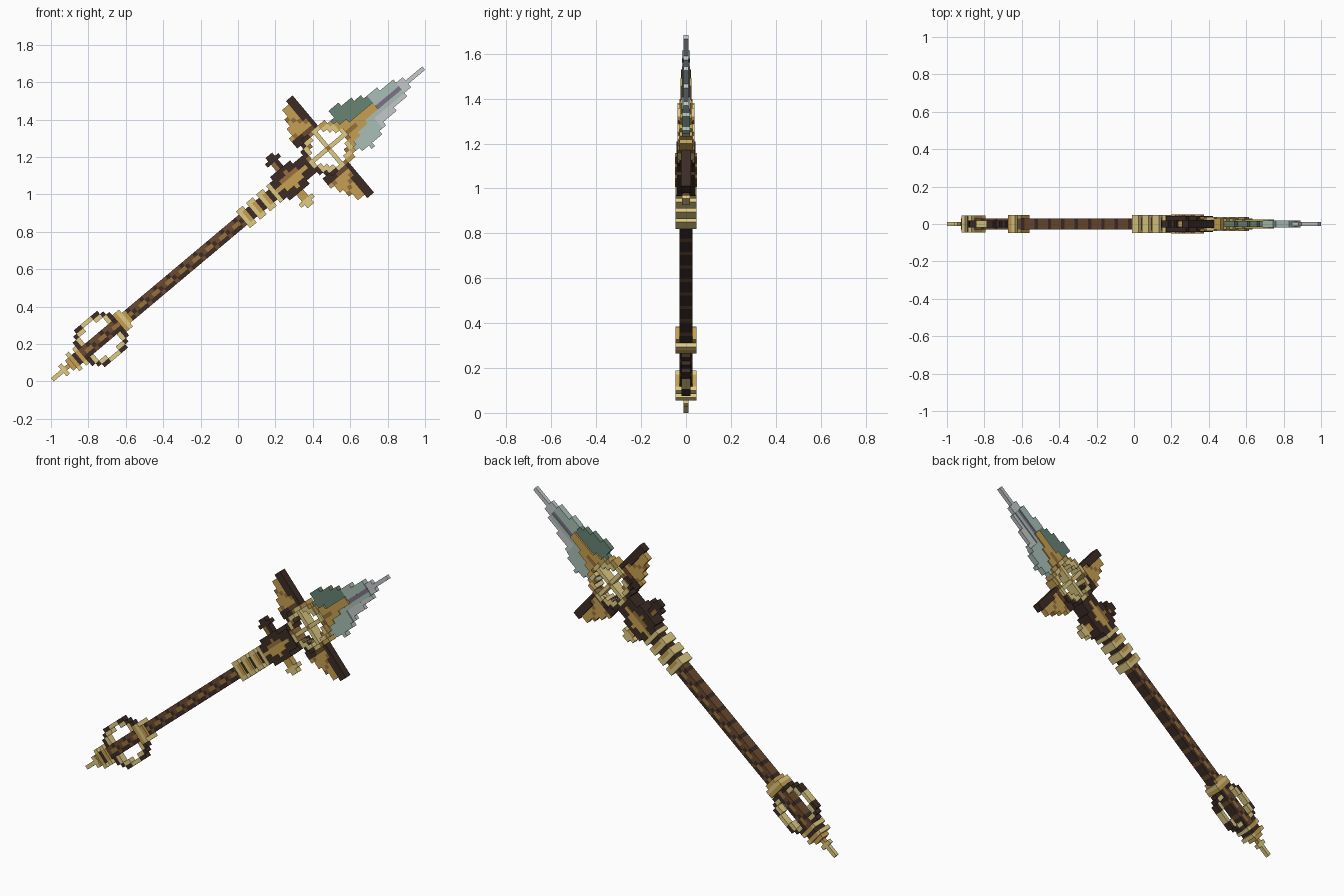
import bpy, bmesh, math
from mathutils import Vector

cube = bpy.data.objects.get("Cube")
if cube:
    bpy.data.objects.remove(cube, do_unlink=True)

# Colours, given as sRGB and stored as linear
COLOURS = {"pale_gold": "DFCB84", "gold": "C6A052", "bronze": "97703A", "brown": "6B4A30",
           "dark_brown": "3C2C26", "dark_green": "688374", "aqua": "A9BFB6",
           "silver": "C4C9CA", "mauve": "7C7186"}
NAMES = list(COLOURS)


def linear(h):
    c = int(h, 16) / 255
    return ((c + 0.055) / 1.055) ** 2.4


MATS = []
for name, code in COLOURS.items():
    m = bpy.data.materials.new(name)
    m.use_nodes = True
    rgba = tuple(linear(code[k:k + 2]) for k in (0, 2, 4)) + (1,)
    m.diffuse_color = rgba
    m.node_tree.nodes["Principled BSDF"].inputs["Base Color"].default_value = rgba
    MATS.append(m)

# The weapon is a stepped grid, LENGTH cells long, tilted in the XZ plane
LENGTH = 111
TILT = math.radians(40)
COS, SIN = math.cos(TILT), math.sin(TILT)
S = 2 / (LENGTH * COS + SIN)
ORIGIN = Vector((-1 + S * SIN / 2, 0, S * COS / 2))
SIDES = ((0, -1), (1, 0), (0, 1), (-1, 0))


def place(c, y):
    u, v = c[0] * S, c[1] * S
    return ORIGIN + Vector((u * COS - v * SIN, y, u * SIN + v * COS))


def part(name, span, reach, rule):
    """Build a stepped solid; rule(i, j) gives (colour, half depth) or None."""
    cells = {}
    for i in range(*span):
        for j in range(-reach, reach + 1):
            r = rule(i, j)
            if r:
                cells[i, j] = r
    bm = bmesh.new()

    def face(points, colour):
        f = bm.faces.new([bm.verts.new(p) for p in points])
        f.material_index = NAMES.index(colour)

    for (i, j), (colour, d) in cells.items():
        c = [(i, j - .5), (i + 1, j - .5), (i + 1, j + .5), (i, j + .5)]
        face([place(p, -d) for p in c], colour)
        face([place(p, d) for p in reversed(c)], colour)
        for k, (di, dj) in enumerate(SIDES):
            other = cells.get((i + di, j + dj), (None, 0))[1]
            if other >= d:
                continue
            p, q = c[k], c[(k + 1) % 4]
            for a, b in ([(-d, -other), (other, d)] if other else [(-d, d)]):
                face([place(q, a), place(p, a), place(p, b), place(q, b)], colour)
    bmesh.ops.remove_doubles(bm, verts=bm.verts, dist=1e-5)
    mesh = bpy.data.meshes.new(name)
    bm.to_mesh(mesh)
    bm.free()
    for m in MATS:
        mesh.materials.append(m)
    ob = bpy.data.objects.new(name, mesh)
    bpy.context.collection.objects.link(ob)


# Bottom spike with a little cross bar
def spike(i, j):
    if j == 0 or (i == 3 and abs(j) == 1):
        return ("pale_gold" if i < 4 else "gold", .012)


# Stepped pommel
def pommel(i, j):
    if abs(j) <= (1 if i in (5, 7) else 2):
        colour = "dark_brown" if i == 7 else "gold" if abs(j) < 2 else "pale_gold"
        return (colour, .046 if i > 5 else .03)


# Shaft with chevron wrapping
def shaft(i, j):
    k = (i + abs(j)) % 4
    colour = ("dark_brown", "brown", "bronze", "bronze")[k]
    if j and k > 1:
        colour = "brown" if j > 0 else "dark_brown"
    return (colour, .03)


# Octagonal hoop around the lower shaft
def lower_hoop(i, j):
    r = math.hypot(i - 14, j)
    if 4.4 <= r < 5.9 and abs(j) > 1:
        return ("dark_brown" if r > 5.3 else "pale_gold", .02)


def lower_collar(i, j):
    if abs(j) < 2 or i < 22:
        return ("pale_gold" if i == 21 else "gold", .047)


# Ribbed neck: three bands over a dark core
def neck(i, j):
    rib = (i - 57) % 3
    if rib < 2 and abs(j) <= 2:
        return (("pale_gold", "gold")[rib] if abs(j) < 2 else "pale_gold", .047)
    if abs(j) <= 1:
        return ("dark_brown", .035)


# Dark head block with a gold lozenge
def head_block(i, j):
    if abs(j) + abs(i - 71) / 2 <= 2:
        return ("gold" if j < 1 else "bronze", .05)
    if abs(j) <= (3 if 68 <= i <= 73 else 2):
        return ("dark_brown", .043)


# Short crossguard
def crossguard(i, j):
    a = abs(j)
    if 3 < a and (i in (70, 71) or a == 6):
        if j > 0:
            return ("dark_brown" if a > 5 or i == 71 else "bronze", .018)
        return ("pale_gold" if a > 5 else "gold", .018)


def crown_base(i, j):
    if math.hypot(i - 82, j) > 4.2:
        return ("dark_brown" if abs(j) > 1 else "bronze", .036)


# Round open crown with an inner cross
def crown(i, j):
    a = i - 82
    r = math.hypot(a, j)
    if 4.2 <= r < 5.9:
        if r > 5.3:
            return ("dark_brown" if a < 1 else "gold", .03)
        return ("pale_gold" if (a + j) % 4 else "bronze", .037)
    if r < 4.2 and (a == 0 or j == 0):
        return ("bronze" if r < 1 else "pale_gold", .03)


# Swept wings, one on each side
def wings(i, j):
    a = abs(j)
    if a < 5 or i < 77 + max(a - 6, 0) // 2 or (a == 14 and i < 82):
        return None
    if i == 83 or (i == 82 and a > 8):
        return ("dark_brown", .022)
    if a < 7:
        return ("brown" if i > 79 else "dark_brown", .018)
    return ("bronze" if (i + a) % 5 == 0 else "gold", .016)


# Stepped blade with a gold tongue and a central groove
STEPS = ((88, 4), (91, 6), (94, 5), (96, 4), (100, 3), (104, 2), (106, 1), (LENGTH, 0))


def blade(i, j):
    width = next(w for end, w in STEPS if i < end or end == LENGTH)
    if abs(j) > width or math.hypot(i - 82, j) <= 4.2 or (j == -6 and i < 90):
        return None
    if (i < 90 and abs(j) < 3) or (i < 93 and abs(j) < 2) or (i < 97 and j in (0, 1)):
        return ("bronze" if j == 0 and i < 91 else "gold", .025)
    if j == 0 and 97 <= i < 104:
        return ("mauve", .013)
    if j > 1 and i < 97:
        return ("dark_green", .015)
    if i > 103 or (j < -1 and i > 94):
        return ("silver", .012)
    return ("aqua", .018)


part("bottom_spike", (0, 5), 1, spike)
part("pommel", (5, 9), 2, pommel)
part("shaft", (9, 58), 1, shaft)
part("lower_hoop", (8, 21), 6, lower_hoop)
part("lower_collar", (20, 23), 2, lower_collar)
part("neck_bands", (57, 67), 2, neck)
part("head_block", (67, 77), 3, head_block)
part("crossguard", (69, 73), 7, crossguard)
part("crown_base", (77, 80), 3, crown_base)
part("crown", (76, 89), 6, crown)
part("wings", (77, 84), 14, wings)
part("blade", (84, LENGTH), 6, blade)
